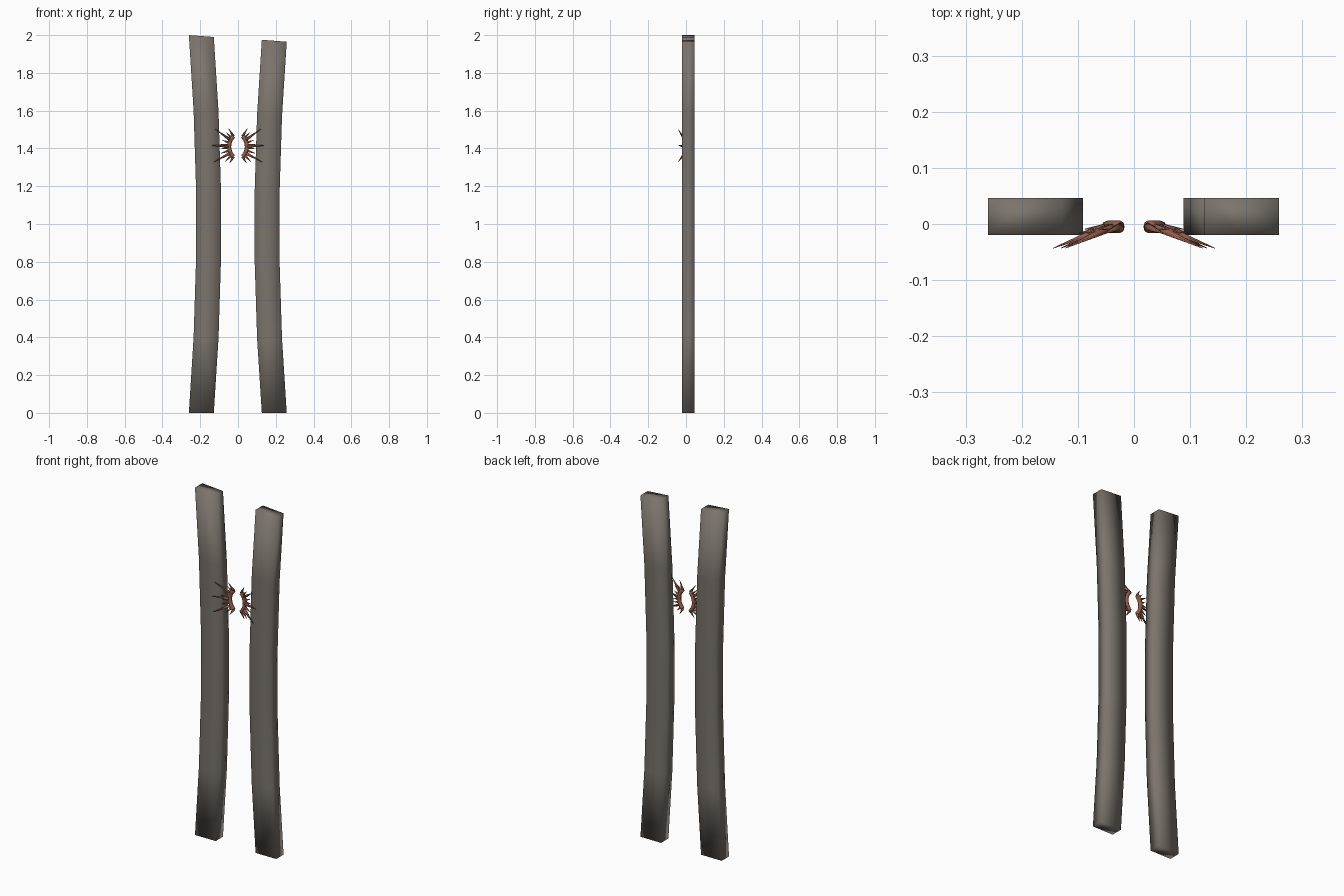
import bpy, bmesh, math
from mathutils import Vector

cube = bpy.data.objects.get("Cube")
if cube:
    bpy.data.objects.remove(cube, do_unlink=True)


def material(name, color):
    m = bpy.data.materials.new(name)
    m.use_nodes = True
    m.diffuse_color = color
    m.node_tree.nodes["Principled BSDF"].inputs["Base Color"].default_value = color
    return m


wood = material("weathered wood", (0.20, 0.175, 0.152, 1))
rust = material("rust brown", (0.30, 0.115, 0.075, 1))


def finish(bm, name, mat):
    bmesh.ops.recalc_face_normals(bm, faces=bm.faces)
    mesh = bpy.data.meshes.new(name)
    bm.to_mesh(mesh)
    bm.free()
    mesh.materials.append(mat)
    for p in mesh.polygons:
        p.use_smooth = True
    obj = bpy.data.objects.new(name, mesh)
    bpy.context.collection.objects.link(obj)
    return obj


def plank(name, side, height, shift):
    """Softly shaded board, bowed towards the middle, with a slanted top end."""
    bm = bmesh.new()
    bmesh.ops.create_grid(bm, x_segments=2, y_segments=5, size=0.5)
    back = bmesh.ops.extrude_face_region(bm, geom=bm.faces[:])["geom"]
    for v in back:
        if isinstance(v, bmesh.types.BMVert):
            v.co.z = 1
    for v in bm.verts:
        across, along, depth = v.co.x, v.co.y + 0.5, v.co.z
        bow = 0.155 + 0.039 * (2 * along - 1) ** 2
        slant = 0.010 * (across + 0.5) * along
        # the left board is highest at its outer corner
        z = along * height - (slant if side > 0 else 0.010 * along - slant)
        if side < 0:
            z = along * (height - 0.010 * (0.5 - across))
        v.co = (side * (bow + shift + 0.132 * across), -0.02 + 0.066 * depth, z)
    return finish(bm, name, wood)


def add_spike(bm, base, tip, radius):
    axis = tip - base
    rot = axis.to_track_quat("Z", "Y").to_matrix().to_4x4()
    rot.translation = (base + tip) / 2
    bmesh.ops.create_cone(bm, cap_ends=True, segments=6, radius1=radius, radius2=0.0006,
                          depth=axis.length, matrix=rot)


def burr(name, side):
    """Curved rod with a fan of thorns on its outer side."""
    bm = bmesh.new()
    mid_z, arc_r, arc_x, rod = 1.41, 0.077, 0.03, 0.011
    half = math.radians(45)

    def on_arc(a, r=arc_r):
        return Vector((r * math.cos(a) - arc_x, -0.005, mid_z + r * math.sin(a)))

    # Rod
    rings = []
    for i in range(13):
        a = half * (i / 6 - 1)
        ring = []
        for k in range(8):
            t = math.tau * k / 8
            p = on_arc(a, arc_r + rod * math.cos(t))
            p.y += rod * math.sin(t)
            ring.append(bm.verts.new(p))
        rings.append(ring)
    for r0, r1 in zip(rings, rings[1:]):
        for k in range(8):
            bm.faces.new((r0[k], r0[k - 1], r1[k - 1], r1[k]))
    bm.faces.new(rings[0])
    bm.faces.new(rings[-1])

    # Long thorns leaning forward
    for deg, x, z in ((26, 0.122, 0.093), (0, 0.144, 0.006), (-26, 0.130, -0.083)):
        add_spike(bm, on_arc(math.radians(deg)), Vector((x, -0.043, mid_z + z)), 0.009)
    # Short thorns fanning round the rod
    for i in range(10):
        a = half * (i / 4.5 - 1)
        length = 0.052 if i % 2 else 0.042
        d = Vector((math.cos(a * 1.3), -0.10 - 0.12 * (i % 2), math.sin(a * 1.3)))
        add_spike(bm, on_arc(a), on_arc(a) + d * length, 0.008)

    for v in bm.verts:
        v.co.x *= side
    return finish(bm, name, rust)


plank("left_plank", 1, 1.975, -0.002)
plank("right_plank", -1, 2.0, 0.0)
burr("left_thorned_rod", 1)
burr("right_thorned_rod", -1)
